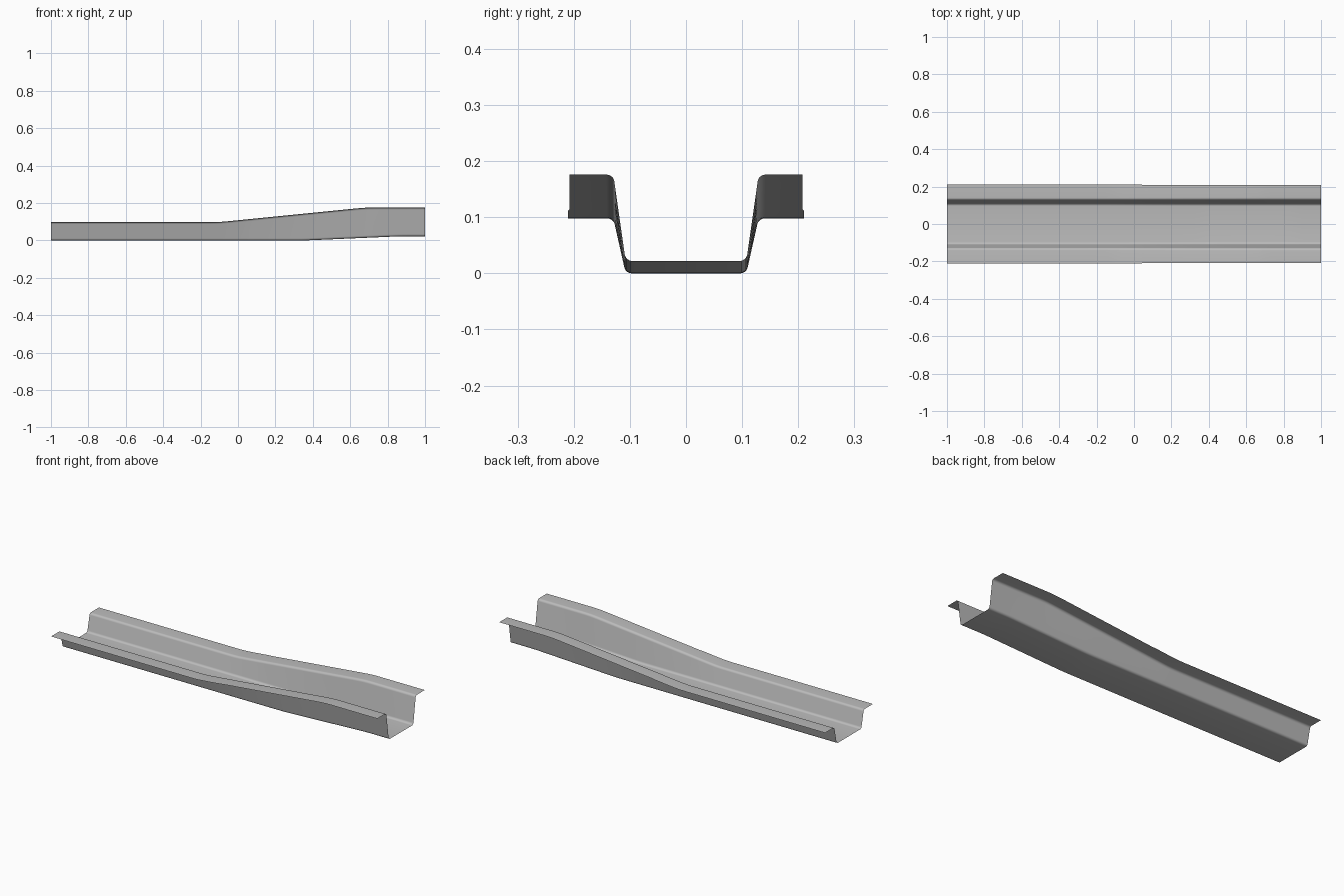
import bpy, bmesh, math
from mathutils import Vector

if "Cube" in bpy.data.objects:
    bpy.data.objects.remove(bpy.data.objects["Cube"])

steel = bpy.data.materials.new("steel_grey")
steel.diffuse_color = (0.5, 0.5, 0.5, 1)
steel.use_nodes = True
steel.node_tree.nodes["Principled BSDF"].inputs["Base Color"].default_value = steel.diffuse_color


def ramp(x, x0, x1, z0, z1, soft=0.04):
    """Height along the channel: level, slope, level, with softened kinks."""
    def f(t):
        return z0 + (z1 - z0) * min(1, max(0, (t - x0) / (x1 - x0)))
    return sum(f(x + soft * k / 4) for k in range(-4, 5)) / 9


def fillet(a, p, b, r, n=6):
    """Arc of radius r rounding corner p between a and b."""
    u, v = (a - p).normalized(), (b - p).normalized()
    half = u.angle(v) / 2
    mid = (u + v).normalized()
    c = p + mid * (r / math.sin(half))
    s, e = p + u * (r / math.tan(half)) - c, p + v * (r / math.tan(half)) - c
    w = s.angle(e)
    return [c + (s * math.sin((1 - i / n) * w) + e * math.sin(i / n * w)) / math.sin(w)
            for i in range(n + 1)]


def section(x):
    """Hat profile: flange, sloped wall, floor, mirrored to the other side."""
    floor = ramp(x, 0.36, 0.86, 0, 0.022)
    top = ramp(x, -0.10, 0.68, 0.098, 0.176)
    tip = Vector((0.21 if x < 0.05 else 0.208, top))
    bend_top, bend_low = Vector((0.1295, top)), Vector((0.1075, floor))
    half = [tip]
    half += fillet(tip, bend_top, bend_low, 0.014)
    half += fillet(bend_top, bend_low, Vector((0, floor)), 0.014)
    return half + [Vector((-p.x, p.y)) for p in reversed(half)]


# Pressed sheet channel, lofted through stations along its length
stations = [-1, -0.6, -0.3, -0.15, -0.12, -0.10, -0.08, -0.05, 0.04, 0.06, 0.2, 0.31, 0.34, 0.36,
            0.38, 0.41, 0.55, 0.63, 0.66, 0.68, 0.70, 0.73, 0.81, 0.84, 0.86, 0.88, 0.91, 1]
bm = bmesh.new()
rows = [[bm.verts.new((x, p.x, p.y)) for p in section(x)] for x in stations]
for a, b in zip(rows, rows[1:]):
    for i in range(len(a) - 1):
        bm.faces.new((a[i], a[i + 1], b[i + 1], b[i]))
bm.normal_update()
if sum(f.normal.z * f.calc_area() for f in bm.faces) < 0:
    bmesh.ops.reverse_faces(bm, faces=bm.faces)
mesh = bpy.data.meshes.new("channel_rail")
bm.to_mesh(mesh)
bm.free()
mesh.materials.append(steel)
rail = bpy.data.objects.new("channel_rail", mesh)
bpy.context.collection.objects.link(rail)
bpy.context.view_layer.objects.active = rail
rail.select_set(True)
bpy.ops.object.shade_smooth_by_angle(angle=math.radians(30))
